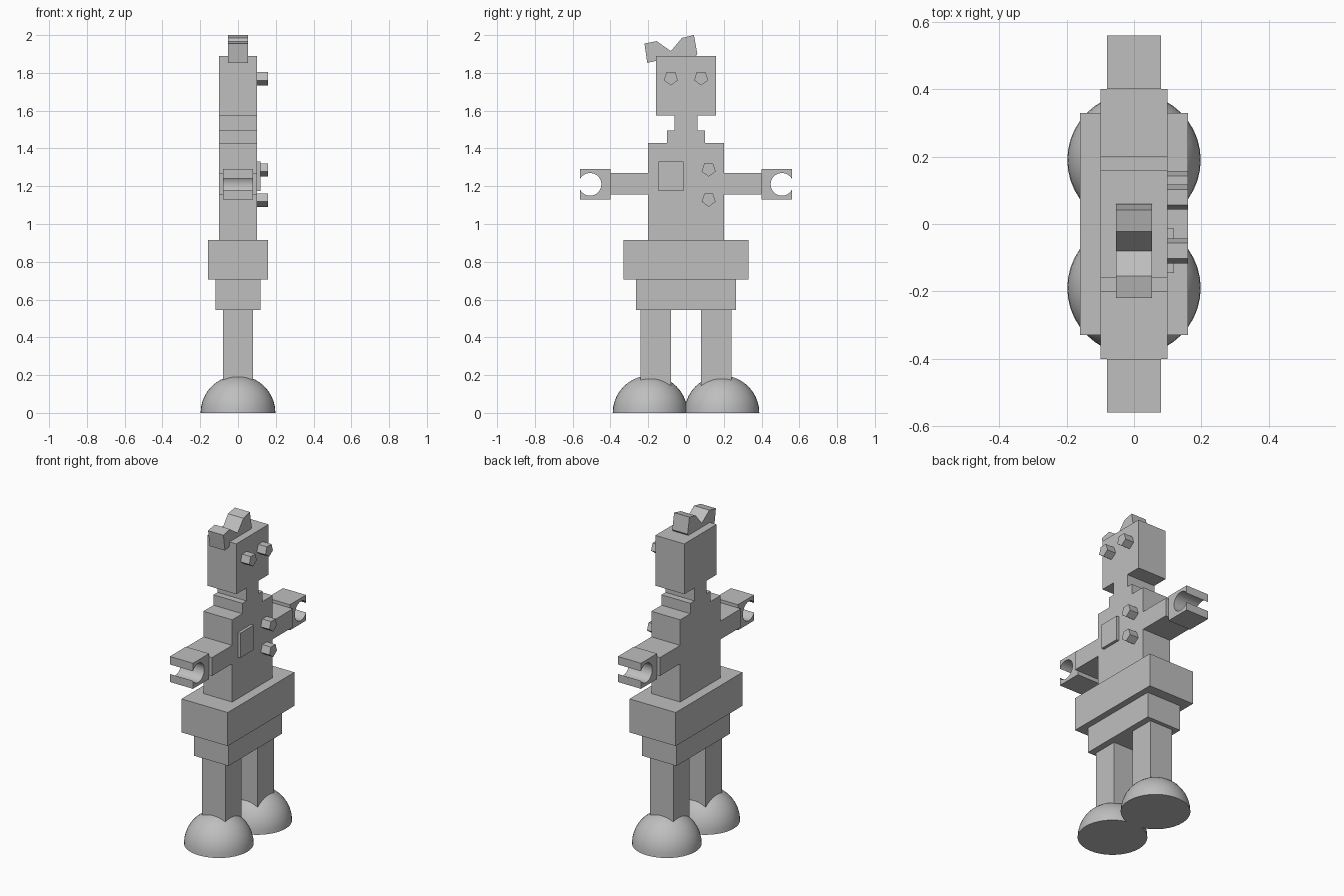
import bpy, bmesh, math
from mathutils import Matrix

cube = bpy.data.objects.get("Cube")
if cube:
    bpy.data.objects.remove(cube, do_unlink=True)

grey = bpy.data.materials.new("plain_grey")
grey.use_nodes = True
colour = (0.52, 0.52, 0.52, 1)
grey.diffuse_color = colour
grey.node_tree.nodes["Principled BSDF"].inputs["Base Color"].default_value = colour


def finish(name, bm, smooth=False):
    bmesh.ops.recalc_face_normals(bm, faces=bm.faces)
    mesh = bpy.data.meshes.new(name)
    bm.to_mesh(mesh)
    bm.free()
    mesh.materials.append(grey)
    obj = bpy.data.objects.new(name, mesh)
    bpy.context.collection.objects.link(obj)
    if smooth:
        bpy.ops.object.select_all(action='DESELECT')
        obj.select_set(True)
        bpy.context.view_layer.objects.active = obj
        bpy.ops.object.shade_smooth_by_angle(angle=math.radians(35))
    return obj


def prism(name, outline, x0, x1, smooth=False):
    """Extrude a (y, z) outline along x."""
    bm = bmesh.new()
    face = bm.faces.new([bm.verts.new((x0, y, z)) for y, z in outline])
    ext = bmesh.ops.extrude_face_region(bm, geom=[face])
    moved = [v for v in ext["geom"] if isinstance(v, bmesh.types.BMVert)]
    bmesh.ops.translate(bm, verts=moved, vec=(x1 - x0, 0, 0))
    return finish(name, bm, smooth)


def block(name, y0, y1, z0, z1, x0, x1):
    return prism(name, [(y0, z0), (y1, z0), (y1, z1), (y0, z1)], x0, x1)


def stud(name, y, z, r=0.039):
    """Five-sided peg on the face side, point down."""
    angles = [math.radians(54 + 72 * i) for i in range(5)]
    prism(name, [(y + r * math.cos(a), z + r * math.sin(a)) for a in angles], 0.1, 0.16)


# Stacked body blocks: half depth, half width, bottom, top
for name, hx, hy, z0, z1 in [
    ("hips", 0.12, 0.265, 0.545, 0.705),
    ("belt", 0.16, 0.33, 0.705, 0.915),
    ("torso", 0.10, 0.20, 0.915, 1.43),
    ("collar", 0.10, 0.10, 1.43, 1.495),
    ("neck", 0.10, 0.06, 1.495, 1.575),
    ("head", 0.10, 0.16, 1.575, 1.89),
]:
    block(name, -hy, hy, z0, z1, -hx, hx)

# Limbs, mirrored across y
for side, s in (("right", -1), ("left", 1)):
    block(side + "_leg", s * 0.08, s * 0.24, 0.1, 0.545, -0.08, 0.08)
    block(side + "_arm", s * 0.2, s * 0.4, 1.155, 1.27, -0.1, 0.1)

    # Claw hand: square with a round bore open at the outer end
    cy, cz, r, end = 0.508, 1.21, 0.06, 0.56
    start = math.acos((end - cy) / r)
    steps = 28
    bore = []
    for i in range(steps + 1):
        a = start + (2 * math.pi - 2 * start) * i / steps
        bore.append((s * (cy + r * math.cos(a)), cz + r * math.sin(a)))
    corners = [(s * end, 1.13), (s * 0.4, 1.13), (s * 0.4, 1.29), (s * end, 1.29)]
    prism(side + "_hand", bore + corners, -0.08, 0.08, smooth=True)

    # Dome foot
    bm = bmesh.new()
    bmesh.ops.create_uvsphere(bm, u_segments=40, v_segments=20, radius=0.198,
                              matrix=Matrix.Translation((0, s * 0.19, 0)))
    bmesh.ops.delete(bm, geom=[v for v in bm.verts if v.co.z < -0.001], context='VERTS')
    bmesh.ops.holes_fill(bm, edges=[e for e in bm.edges if e.is_boundary], sides=0)
    finish(side + "_foot", bm, smooth=True)

    stud(side + "_eye", s * 0.08, 1.773)

# Chest details
stud("upper_button", 0.12, 1.29)
stud("lower_button", 0.12, 1.13)
block("chest_plate", -0.145, -0.013, 1.175, 1.33, 0.1, 0.118)

# Zigzag crest on the head
prism("crest", [(-0.22, 1.955), (-0.155, 1.968), (-0.08, 1.915), (-0.022, 1.985),
                (0.042, 2.0), (0.06, 1.9), (0.04, 1.87), (-0.08, 1.8),
                (-0.15, 1.865), (-0.205, 1.853)], -0.053, 0.053)
